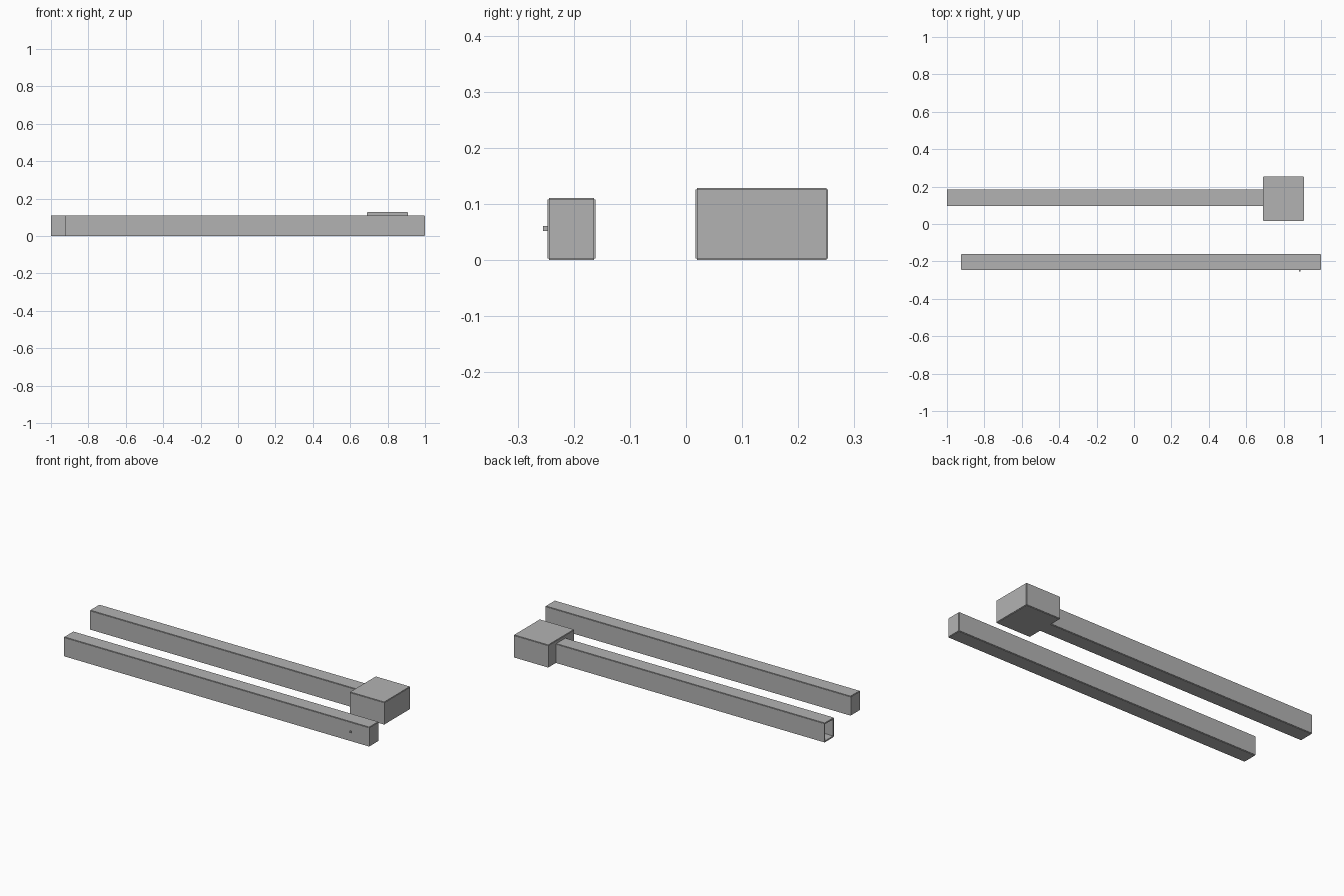
import bpy
import bmesh
from mathutils import Vector

old = bpy.data.objects.get("Cube")
if old:
    bpy.data.objects.remove(old, do_unlink=True)

NOTCH = 0.003   # step left open along the outer edges
WALL = 0.008    # thickness of the panels

grey = bpy.data.materials.new("plain_grey")
grey.use_nodes = True
colour = (0.45, 0.45, 0.45, 1)
grey.diffuse_color = colour
grey.node_tree.nodes["Principled BSDF"].inputs["Base Color"].default_value = colour


def finish(name, bm):
    mesh = bpy.data.meshes.new(name)
    bm.to_mesh(mesh)
    bm.free()
    mesh.materials.append(grey)
    obj = bpy.data.objects.new(name, mesh)
    bpy.context.collection.objects.link(obj)
    return obj


def add_box(bm, lo, hi):
    verts = bmesh.ops.create_cube(bm, size=1)["verts"]
    lo, hi = Vector(lo), Vector(hi)
    bmesh.ops.scale(bm, vec=hi - lo, verts=verts)
    bmesh.ops.translate(bm, vec=(lo + hi) / 2, verts=verts)


def panel_box(name, lo, hi, open_ends=()):
    """Hollow box of flat panels; open_ends lists x ends (0 low, 1 high) left out."""
    bm = bmesh.new()
    for axis in range(3):
        for end in (0, 1):
            if axis == 0 and end in open_ends:
                continue
            a, b = list(lo), list(hi)
            for other in range(3):
                if other == axis:
                    continue
                # panels run flush to an open end, and stop short elsewhere
                if not (other == 0 and 0 in open_ends):
                    a[other] += NOTCH
                if not (other == 0 and 1 in open_ends):
                    b[other] -= NOTCH
            if end:
                a[axis] = hi[axis] - WALL
            else:
                b[axis] = lo[axis] + WALL
            add_box(bm, a, b)
    return finish(name, bm)


# Back rail, open at its right end, running into the housing
panel_box("back_rail", (-1, 0.097, 0), (0.70, 0.184, 0.111), open_ends=(0, 1))
panel_box("housing_block", (0.69, 0.017, 0), (0.91, 0.253, 0.129))

# Front rail with a flush end cap
panel_box("front_rail", (-0.925, -0.247, 0), (0.89, -0.161, 0.111), open_ends=(1,))
panel_box("front_rail_cap", (0.89, -0.247, 0), (1, -0.161, 0.111), open_ends=(0,))

# Small pin on the front face beside the cap
pin = bmesh.new()
add_box(pin, (0.881, -0.255, 0.052), (0.889, -0.243, 0.061))
finish("release_pin", pin)
